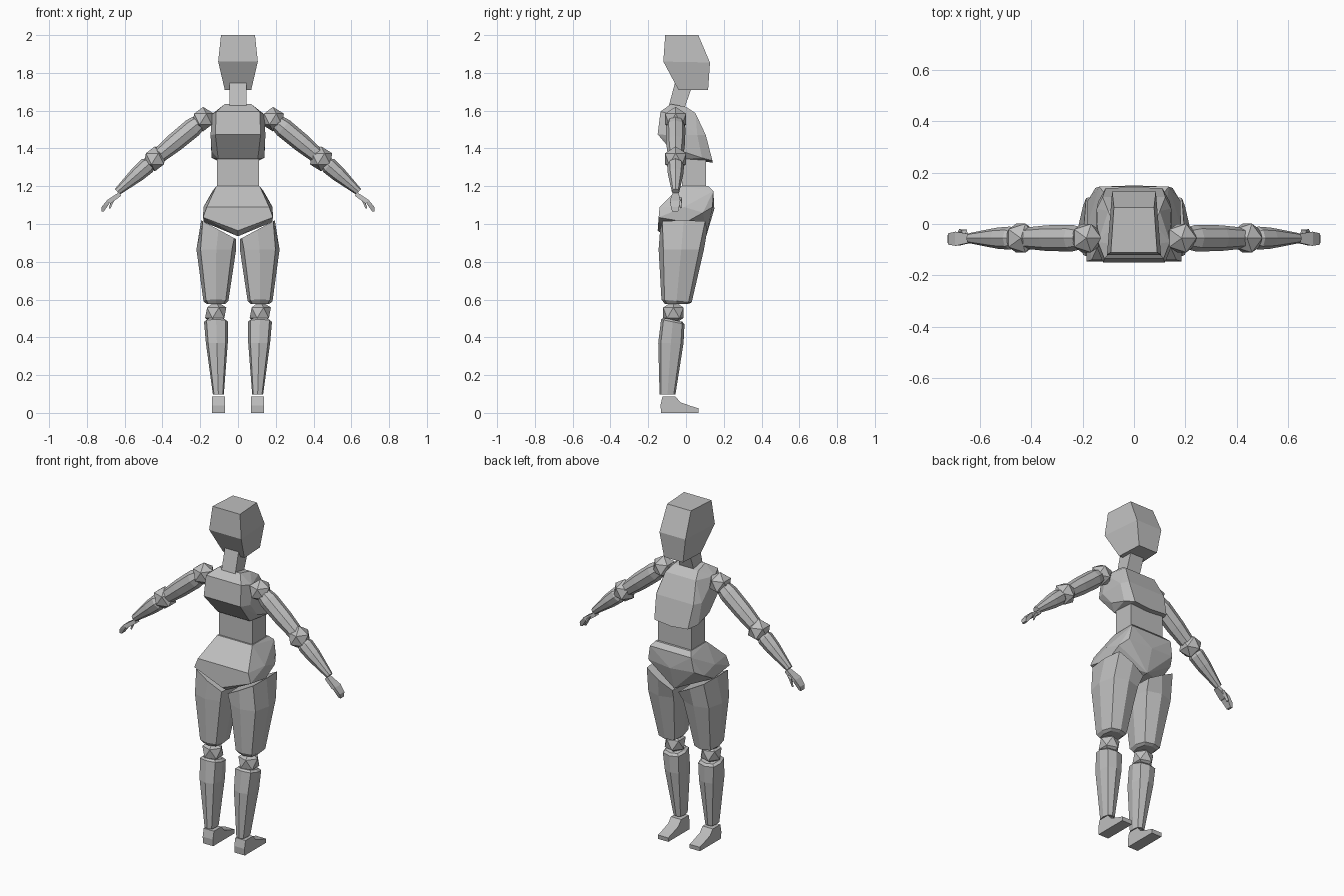
import bpy, bmesh, math
from mathutils import Vector

if "Cube" in bpy.data.objects:
    bpy.data.objects.remove(bpy.data.objects["Cube"])

grey = bpy.data.materials.new("plain grey")
grey.diffuse_color = (0.52, 0.52, 0.52, 1)
grey.use_nodes = True
grey.node_tree.nodes["Principled BSDF"].inputs["Base Color"].default_value = grey.diffuse_color


def finish(name, bm):
    bmesh.ops.recalc_face_normals(bm, faces=bm.faces[:])
    me = bpy.data.meshes.new(name)
    bm.to_mesh(me)
    bm.free()
    me.materials.append(grey)
    ob = bpy.data.objects.new(name, me)
    bpy.context.collection.objects.link(ob)


def hull(name, pts, both=True, s=1):
    """Faceted convex solid; points are mirrored in x when both is set."""
    bm = bmesh.new()
    allp = {(s * x, y, z) for x, y, z in pts}
    if both:
        allp |= {(-x, y, z) for x, y, z in allp}
    for p in sorted(allp):
        bm.verts.new(p)
    r = bmesh.ops.convex_hull(bm, input=bm.verts[:])
    junk = [v for v in set(r["geom_interior"] + r["geom_unused"])
            if isinstance(v, bmesh.types.BMVert)]
    bmesh.ops.delete(bm, geom=junk, context='VERTS')
    bmesh.ops.dissolve_limit(bm, angle_limit=math.radians(4),
                             verts=bm.verts[:], edges=bm.edges[:])
    finish(name, bm)


def loft(name, rings):
    bm = bmesh.new()
    vs = [[bm.verts.new(p) for p in r] for r in rings]
    n = len(vs[0])
    for a, b in zip(vs, vs[1:]):
        for i in range(n):
            j = (i + 1) % n
            bm.faces.new((a[i], a[j], b[j], b[i]))
    bm.faces.new(vs[0])
    bm.faces.new(vs[-1])
    finish(name, bm)


def leg_ring(s, cx, cy, rx, ry, z, k=1.08, slope_x=0.0, slope_y=0.0):
    """Eight-sided horizontal ring; k pushes the diagonal corners outward."""
    out = []
    for i in range(8):
        a = i * math.pi / 4
        f = k if i % 2 else 1
        dx, dy = rx * f * math.cos(a), ry * f * math.sin(a)
        out.append((s * (cx + dx), cy + dy, z + slope_x * dx + slope_y * dy))
    return out


def tube(name, p0, p1, steps, n=8):
    p0, p1 = Vector(p0), Vector(p1)
    d = p1 - p0
    u = Vector((0, 1, 0))
    w = d.normalized().cross(u)
    loft(name, [[p0 + d * t + r * (u * math.cos(i * 2 * math.pi / n) + w * math.sin(i * 2 * math.pi / n))
                 for i in range(n)] for t, r in steps])


def joint(name, c, r):
    bm = bmesh.new()
    bmesh.ops.create_icosphere(bm, subdivisions=1, radius=r)
    bmesh.ops.translate(bm, vec=c, verts=bm.verts[:])
    finish(name, bm)


# head and neck
hull("head", [(.07, -.04, 1.71), (.062, .117, 1.71),
              (.105, -.12, 1.86), (.085, .127, 1.855),
              (.09, -.11, 2.0), (.078, .065, 2.0)])
hull("neck", [(.045, -.10, 1.59), (.045, -.02, 1.58),
              (.045, -.058, 1.75), (.045, .04, 1.75)])

# ribcage
hull("chest", [(.07, -.08, 1.635), (.115, -.135, 1.595), (.12, -.15, 1.475),
               (.105, -.04, 1.345), (.08, 0, 1.62), (.1, .05, 1.587),
               (.122, .105, 1.47), (.11, .14, 1.335), (0, .142, 1.325),
               (.14, -.07, 1.58), (.145, -.09, 1.47), (.145, .06, 1.47),
               (.14, .085, 1.35), (.14, -.02, 1.385)])

# waist
hull("waist", [(.11, y, z) for y in (-.02, .107) for z in (1.17, 1.38)])

# pelvis with a V-shaped underside
hull("pelvis", [(.115, -.03, 1.2), (.115, .12, 1.2), (.135, .145, 1.175),
                (.15, .14, 1.09), (.183, -.01, 1.09), (.165, -.14, 1.09),
                (.185, -.145, 1.035), (.18, .09, 1.06), (.18, 0, 1.01),
                (0, -.15, .965), (0, -.11, .935), (0, .11, .945), (0, .15, 1.08)])

for s, side in ((1, "right"), (-1, "left")):
    # thigh, cut at a slant to follow the pelvis
    loft(side + "_thigh", [
        leg_ring(s, .103, -.012, .092, .125, .97, 1.28, .54),
        leg_ring(s, .115, -.025, .105, .12, .865, 1.12),
        leg_ring(s, .117, -.05, .066, .08, .592, 1.12, 0, -.1),
        leg_ring(s, .117, -.05, .05, .062, .577, 1.12)])
    joint(side + "_knee", (s * .118, -.067, .53), .063)
    # shin
    loft(side + "_shin", [
        leg_ring(s, .116, -.07, .05, .05, .493, 1.12, 0, -.2),
        leg_ring(s, .116, -.07, .064, .062, .482, 1.12, 0, -.2),
        leg_ring(s, .112, -.08, .058, .067, .37, 1.12),
        leg_ring(s, .104, -.098, .029, .042, .097, 1.12)])
    # foot: side profile given a width
    prof = [(-.132, 0), (.065, 0), (.067, .024), (.03, .035),
            (-.03, .056), (-.055, .086), (-.125, .086), (-.135, .04)]
    loft(side + "_foot", [[(s * x, y, z) for y, z in prof] for x in (.07, .137)])

    # arm
    sh, el, wr = (s * .185, -.055, 1.555), (s * .44, -.055, 1.345), (s * .645, -.055, 1.165)
    joint(side + "_shoulder", sh, .065)
    joint(side + "_elbow", el, .066)
    tube(side + "_upper_arm", sh, el, [(.1, .044), (.22, .052), (.6, .05), (.9, .042)])
    tube(side + "_forearm", el, wr, [(.14, .036), (.2, .045), (.45, .041), (.97, .02)])

    # hand: palm, curled fingers and thumb
    hull(side + "_palm", [(.63, -.07, 1.168), (.63, -.04, 1.168), (.618, -.07, 1.15),
                          (.618, -.04, 1.15), (.695, -.085, 1.125), (.695, -.03, 1.125),
                          (.675, -.083, 1.108), (.675, -.032, 1.108)], False, s)
    hull(side + "_fingers", [(.693, -.085, 1.126), (.693, -.03, 1.126), (.68, -.083, 1.11),
                             (.68, -.033, 1.11), (.722, -.08, 1.09), (.722, -.036, 1.09),
                             (.724, -.073, 1.065), (.724, -.042, 1.065),
                             (.711, -.073, 1.065), (.711, -.042, 1.065)], False, s)
    hull(side + "_thumb", [(.645, -.045, 1.145), (.665, -.04, 1.135), (.65, -.022, 1.14),
                           (.672, -.024, 1.125), (.675, -.032, 1.083), (.684, -.03, 1.083),
                           (.68, -.02, 1.086)], False, s)
